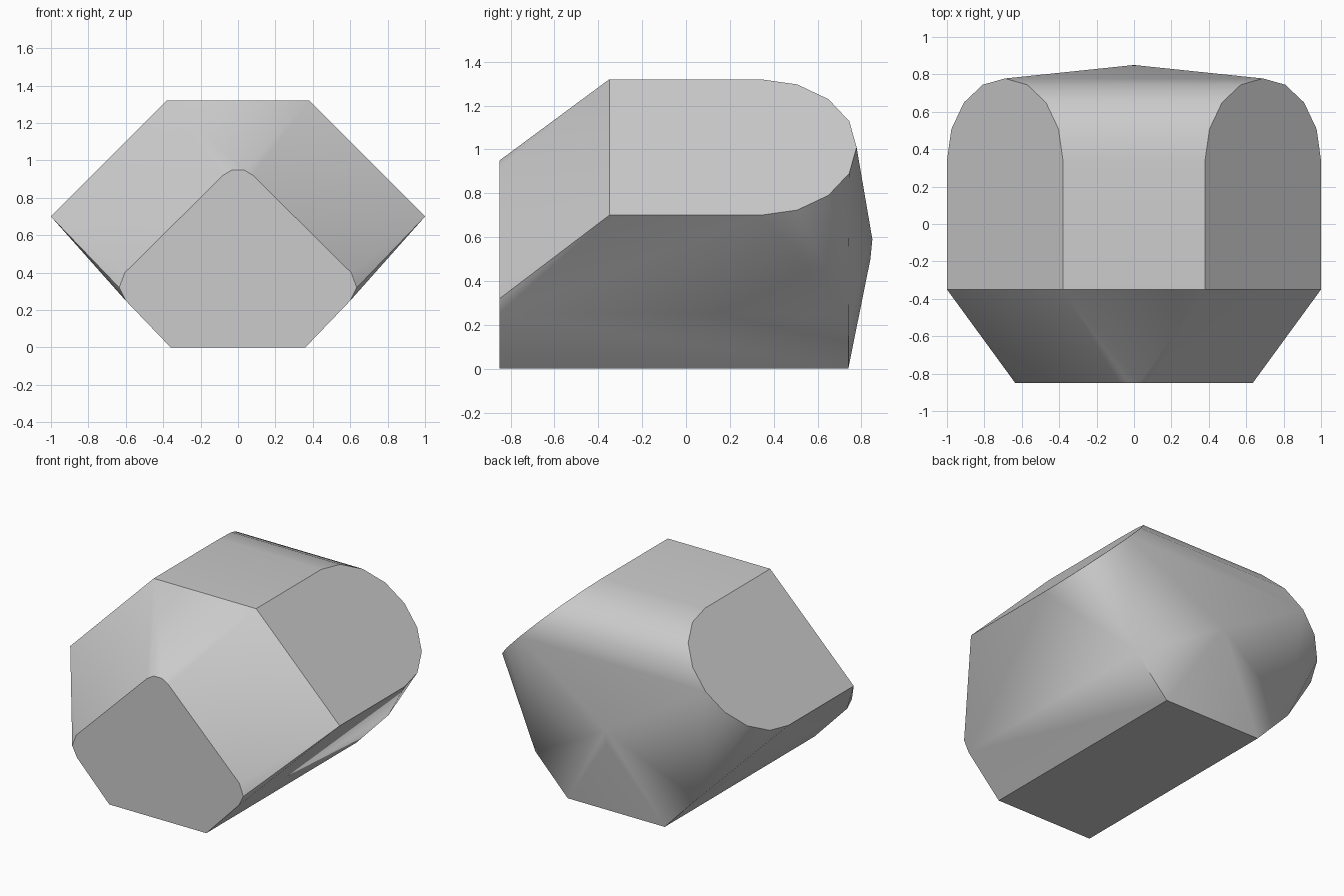
import bpy
import bmesh
import math

cube = bpy.data.objects.get("Cube")
if cube:
    bpy.data.objects.remove(cube, do_unlink=True)

# Single grey material
grey = bpy.data.materials.new("plain grey")
grey.use_nodes = True
colour = (0.6, 0.6, 0.6, 1)
grey.diffuse_color = colour
grey.node_tree.nodes["Principled BSDF"].inputs["Base Color"].default_value = colour


def side_panel():
    """Slanted panel: square at the front, semicircular at the back."""
    cx, cz, half, radius = 0.69, 1.01, 0.31, 0.438
    points = [(cx - half, -0.35, cz + half), (cx + half, -0.35, cz - half)]
    for i in range(9):
        a = math.pi * i / 8
        points.append((cx - half * math.cos(a),
                       0.34 + radius * math.sin(a),
                       cz + half * math.cos(a)))
    return points


def front_panel():
    """Half of the upright front face, with softened corners."""
    outline = [(0.36, 0), (0.6, 0.25), (0.635, 0.32), (0.605, 0.4),
               (0.08, 0.92), (0.03, 0.95)]
    return [(x, -0.85, z) for x, z in outline]


# Lower rear corners and the shallow point in the middle of the back
rear_corners = [(0.36, 0.74, 0), (0.6, 0.74, 0.25)]
rear_peak = [(0, 0.85, 0.59), (0, 0.841, 0.5)]

# Mirror the half outlines and wrap them in one convex shell
half = side_panel() + front_panel() + rear_corners
bm = bmesh.new()
for x, y, z in half:
    for side in (1, -1):
        bm.verts.new((side * x, y, z))
for p in rear_peak:
    bm.verts.new(p)
result = bmesh.ops.convex_hull(bm, input=bm.verts[:])
inside = {v for v in result["geom_interior"] + result["geom_unused"]
          if isinstance(v, bmesh.types.BMVert)}
bmesh.ops.delete(bm, geom=list(inside), context="VERTS")
bmesh.ops.dissolve_limit(bm, angle_limit=math.radians(1),
                         verts=bm.verts[:], edges=bm.edges[:])
bmesh.ops.recalc_face_normals(bm, faces=bm.faces[:])

mesh = bpy.data.meshes.new("faceted_body")
bm.to_mesh(mesh)
bm.free()
mesh.materials.append(grey)
body = bpy.data.objects.new("faceted_body", mesh)
bpy.context.collection.objects.link(body)

# Soft shading on the curved back, crisp panel edges
bpy.ops.object.select_all(action="DESELECT")
body.select_set(True)
bpy.context.view_layer.objects.active = body
bpy.ops.object.shade_smooth_by_angle(angle=math.radians(30))
